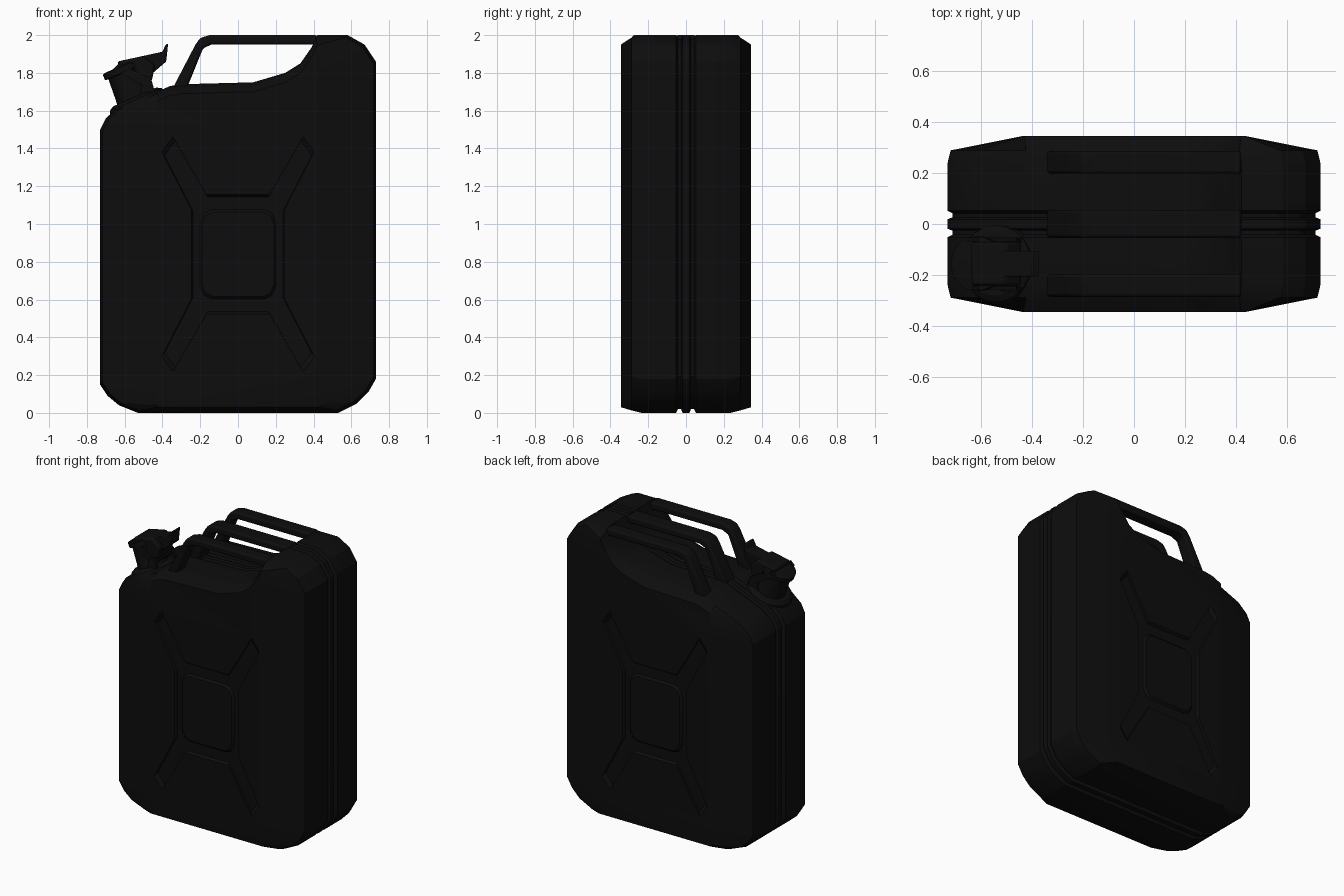
import bpy, bmesh, math
from mathutils import Vector

if "Cube" in bpy.data.objects:
    bpy.data.objects.remove(bpy.data.objects["Cube"], do_unlink=True)

paint = bpy.data.materials.new("black paint")
paint.use_nodes = True
COLOUR = (0.004, 0.004, 0.004, 1)
paint.diffuse_color = COLOUR
paint.node_tree.nodes["Principled BSDF"].inputs["Base Color"].default_value = COLOUR


def loft(name, rings, bevel=0):
    """Closed solid through matching rings of points."""
    bm = bmesh.new()
    loops = [[bm.verts.new(p) for p in ring] for ring in rings]
    n = len(loops[0])
    for a, b in zip(loops, loops[1:]):
        for i in range(n):
            j = (i + 1) % n
            bm.faces.new((a[i], a[j], b[j], b[i]))
    bm.faces.new(loops[0])
    bm.faces.new(loops[-1])
    bmesh.ops.recalc_face_normals(bm, faces=bm.faces)
    mesh = bpy.data.meshes.new(name)
    bm.to_mesh(mesh)
    bm.free()
    mesh.materials.append(paint)
    ob = bpy.data.objects.new(name, mesh)
    bpy.context.collection.objects.link(ob)
    if bevel:
        mod = ob.modifiers.new("soft edges", "BEVEL")
        mod.width, mod.segments, mod.limit_method = bevel, 2, "ANGLE"
    return ob


def smooth(ob, angle=30):
    bpy.ops.object.select_all(action="DESELECT")
    ob.select_set(True)
    bpy.context.view_layer.objects.active = ob
    bpy.ops.object.shade_smooth_by_angle(angle=math.radians(angle))


def slab(name, profile, y0, y1, bevel=0):
    """Side profile (x, z) extruded along y."""
    return loft(name, [[(x, y, z) for x, z in profile] for y in (y0, y1)], bevel)


def turned(name, base, axis, steps, sides=20):
    """Solid of revolution: steps of (distance along axis, radius)."""
    axis = Vector(axis).normalized()
    u = Vector((0, 1, 0)) if abs(axis.y) < 0.9 else Vector((1, 0, 0))
    v = axis.cross(u)
    rings = []
    for d, r in steps:
        angles = [2 * math.pi * i / sides for i in range(sides)]
        rings.append([Vector(base) + axis * d + (u * math.cos(a) + v * math.sin(a)) * r
                      for a in angles])
    ob = loft(name, rings)
    smooth(ob)
    return ob


# Body: outline lofted through the thickness, with a seam flange in a groove
outline = [(-.53, 0), (.53, 0), (.63, .05), (.69, .11), (.73, .18),
           (.73, 1.86), (.67, 1.95), (.58, 2), (.42, 2), (.40, 1.95),
           (.33, 1.85), (.25, 1.8), (.08, 1.75), (-.30, 1.74), (-.36, 1.73),
           (-.43, 1.70), (-.63, 1.62), (-.70, 1.56), (-.73, 1.5),
           (-.73, .15), (-.69, .09), (-.63, .04)]


def body_ring(y, inset):
    s = 1 - inset / .73
    return [(x * s, y, 1 + (z - 1) * (1 - inset)) for x, z in outline]


def face_ring(y):
    return [(max(-.43, min(.43, x)), y, z - .05 if z > 1.45 else max(z, .03))
            for x, z in outline]


half = [(.018, 0), (.026, .02), (.042, .02), (.052, 0), (.235, 0), (.288, .013)]
rings = [face_ring(-.345)]
rings += [body_ring(-y, d) for y, d in reversed(half)]
rings += [body_ring(y, d) for y, d in half]
rings += [face_ring(.345)]
body = loft("body", rings)

# Pressed cross on both broad faces, with a raised centre panel
CENTRE = .84
arm = [(.25, .24), (.41, .55), (.35, .63), (.17, .32)]
cross = (arm + [(-x, z) for x, z in reversed(arm)] + [(-x, -z) for x, z in arm]
         + [(x, -z) for x, z in reversed(arm)])
panel = [(.2, .17), (.18, .215), (.14, .235)]
panel = (panel + [(-x, z) for x, z in reversed(panel)] + [(-x, -z) for x, z in panel]
         + [(x, -z) for x, z in reversed(panel)])


def pressed(profile, y, scale):
    return [(x * scale, y, CENTRE + z * scale) for x, z in profile]


for side, label in ((-1, "front"), (1, "back")):
    cutter = loft("cutter", [pressed(cross, side * .37, 1.04),
                             pressed(cross, side * .328, .95)])
    cutter.hide_render = True
    mod = body.modifiers.new("cross", "BOOLEAN")
    mod.object, mod.operation, mod.solver = cutter, "DIFFERENCE", "EXACT"
    bpy.ops.object.select_all(action="DESELECT")
    bpy.context.view_layer.objects.active = body
    body.select_set(True)
    bpy.ops.object.modifier_apply(modifier=mod.name)
    bpy.data.objects.remove(cutter, do_unlink=True)
    smooth(loft(label + "_panel", [pressed(panel, side * .32, 1.04),
                                   pressed(panel, side * .342, .95)]), 20)
smooth(body, 25)

# Three parallel carrying handles
handle = [(-.345, 1.72), (-.225, 1.95), (-.20, 1.985), (-.15, 2), (.42, 2),
          (.42, 1.95), (-.14, 1.95), (-.185, 1.93), (-.27, 1.72)]
for label, y0, y1 in (("front", -.285, -.195), ("middle", -.055, .055),
                      ("back", .195, .285)):
    smooth(slab(label + "_handle", handle, y0, y1, .012), 40)

# Spout, leaning outwards from the sloping shoulder
SPOUT_Y = -.155
AXIS = (-.4, 0, .916)
turned("spout_collar", (-.535, SPOUT_Y, 1.645), AXIS,
       [(-.03, .165), (.015, .15), (.03, .125)])
turned("spout_neck", (-.535, SPOUT_Y, 1.645), AXIS,
       [(0, .105), (.06, .098), (.17, .09), (.175, .108), (.205, .108), (.21, .09)])

# Hinged lid, its locking lever and the hinge
lid = [(-.64, 1.86), (-.50, 1.89), (-.44, 1.84), (-.455, 1.76), (-.51, 1.74),
       (-.55, 1.82), (-.63, 1.83)]
smooth(slab("lid", lid, SPOUT_Y - .085, SPOUT_Y + .085, .012), 40)
lever = [(-.63, 1.862), (-.40, 1.912), (-.383, 1.95), (-.37, 1.955),
         (-.38, 1.86), (-.45, 1.80), (-.55, 1.83)]
smooth(slab("locking_lever", lever, SPOUT_Y - .05, SPOUT_Y + .05, .006), 40)
turned("lid_hinge_pin", (-.475, SPOUT_Y - .1, 1.745), (0, 1, 0),
       [(0, .022), (.2, .022)], 10)
clip = [(-.66, 1.82), (-.63, 1.85), (-.46, 1.77), (-.45, 1.73), (-.48, 1.72)]
bracket = [(-.52, 1.68), (-.50, 1.76), (-.46, 1.77), (-.44, 1.70)]
for label, s in (("front", -1), ("back", 1)):
    y = SPOUT_Y + s * .095
    slab(label + "_lid_clip", clip, y - .008, y + .008)
    slab(label + "_hinge_bracket", bracket, y - .014, y + .004)
